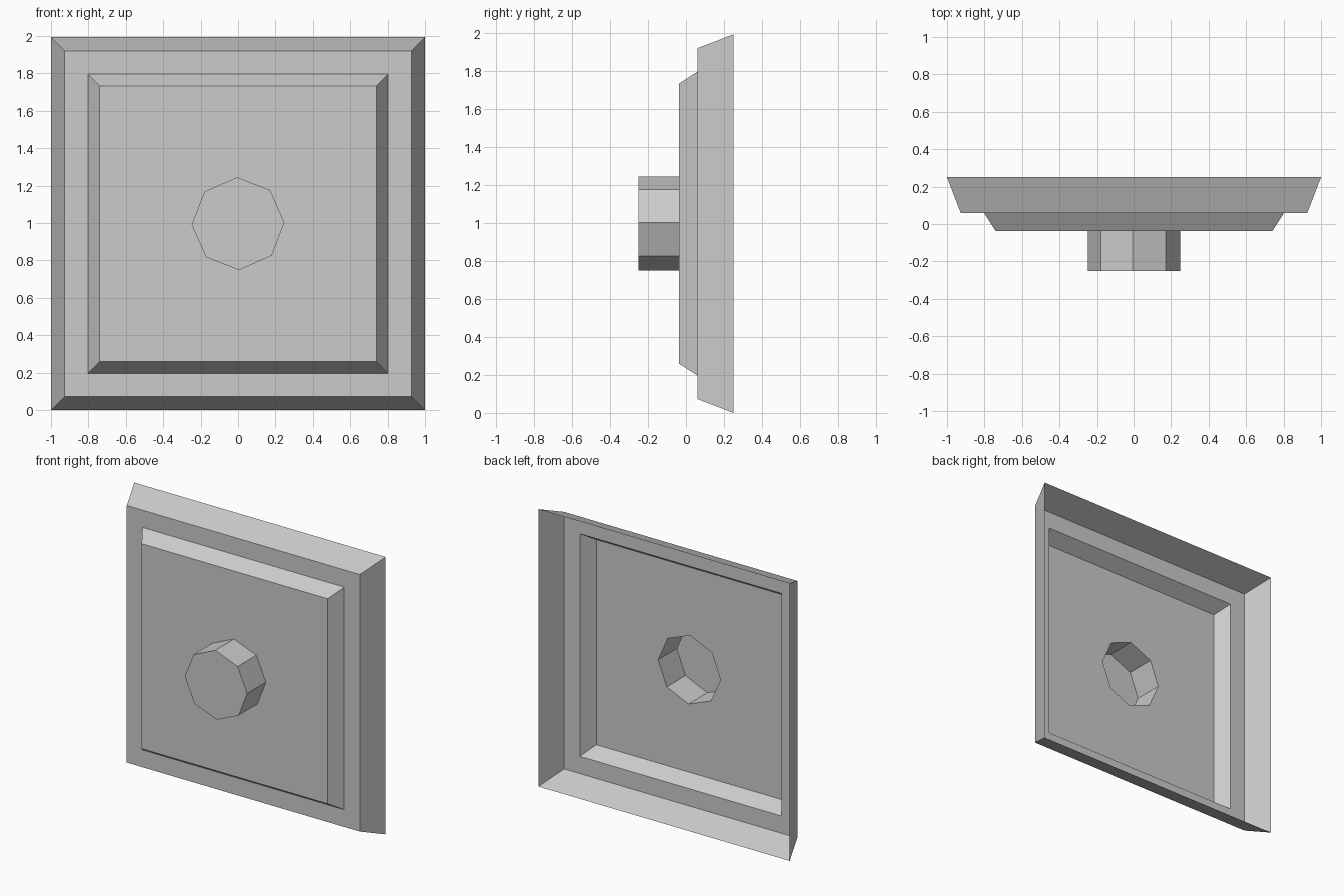
import bpy, bmesh
from math import cos, sin, pi, radians

if "Cube" in bpy.data.objects:
    bpy.data.objects.remove(bpy.data.objects["Cube"])

CX, CZ = 0.0, 0.997          # centre of the panel in the front plane
KNOB_Y = -0.038              # plane of the raised panel face


def square(y, hx, hz):
    return [(CX + sx * hx, y, CZ + sz * hz)
            for sx, sz in ((-1, -1), (1, -1), (1, 1), (-1, 1))]


def octagon(y, r=0.248, turn=radians(1.3)):
    return [(CX + r * cos(turn + i * pi / 4), y, CZ + r * sin(turn + i * pi / 4))
            for i in range(8)]


def shell(name, rings, hole=None, cap=False):
    """Join rings into an open shell; end it with a cap or a face with a hole."""
    bm = bmesh.new()
    loops = [[bm.verts.new(p) for p in ring] for ring in rings]
    for a, b in zip(loops, loops[1:]):
        n = len(a)
        for i in range(n):
            j = (i + 1) % n
            bm.faces.new((a[i], a[j], b[j], b[i]))
    if cap:
        bm.faces.new(loops[-1])
    if hole:
        edges = []
        for loop in (loops[-1], [bm.verts.new(p) for p in hole]):
            for a, b in zip(loop, loop[1:] + loop[:1]):
                edges.append(bm.edges.get((a, b)) or bm.edges.new((a, b)))
        fill = bmesh.ops.triangle_fill(bm, edges=edges, use_beauty=True)
        for f in fill["geom"]:
            if isinstance(f, bmesh.types.BMFace):
                f.normal_update()
                if f.normal.y > 0:
                    f.normal_flip()
    mesh = bpy.data.meshes.new(name)
    bm.to_mesh(mesh)
    bm.free()
    obj = bpy.data.objects.new(name, mesh)
    bpy.context.collection.objects.link(obj)
    return obj


# Sloped outer frame with its flat front border
shell("outer_frame", [square(0.25, 1.0, 0.997),
                      square(0.06, 0.927, 0.924),
                      square(0.06, 0.803, 0.80)])

# Raised centre panel, open where the knob joins
shell("raised_panel", [square(0.06, 0.803, 0.80),
                       square(KNOB_Y, 0.74, 0.737)], hole=octagon(KNOB_Y))

# Eight-sided hollow knob, closed at the front
shell("center_knob", [octagon(KNOB_Y), octagon(-0.25)], cap=True)
